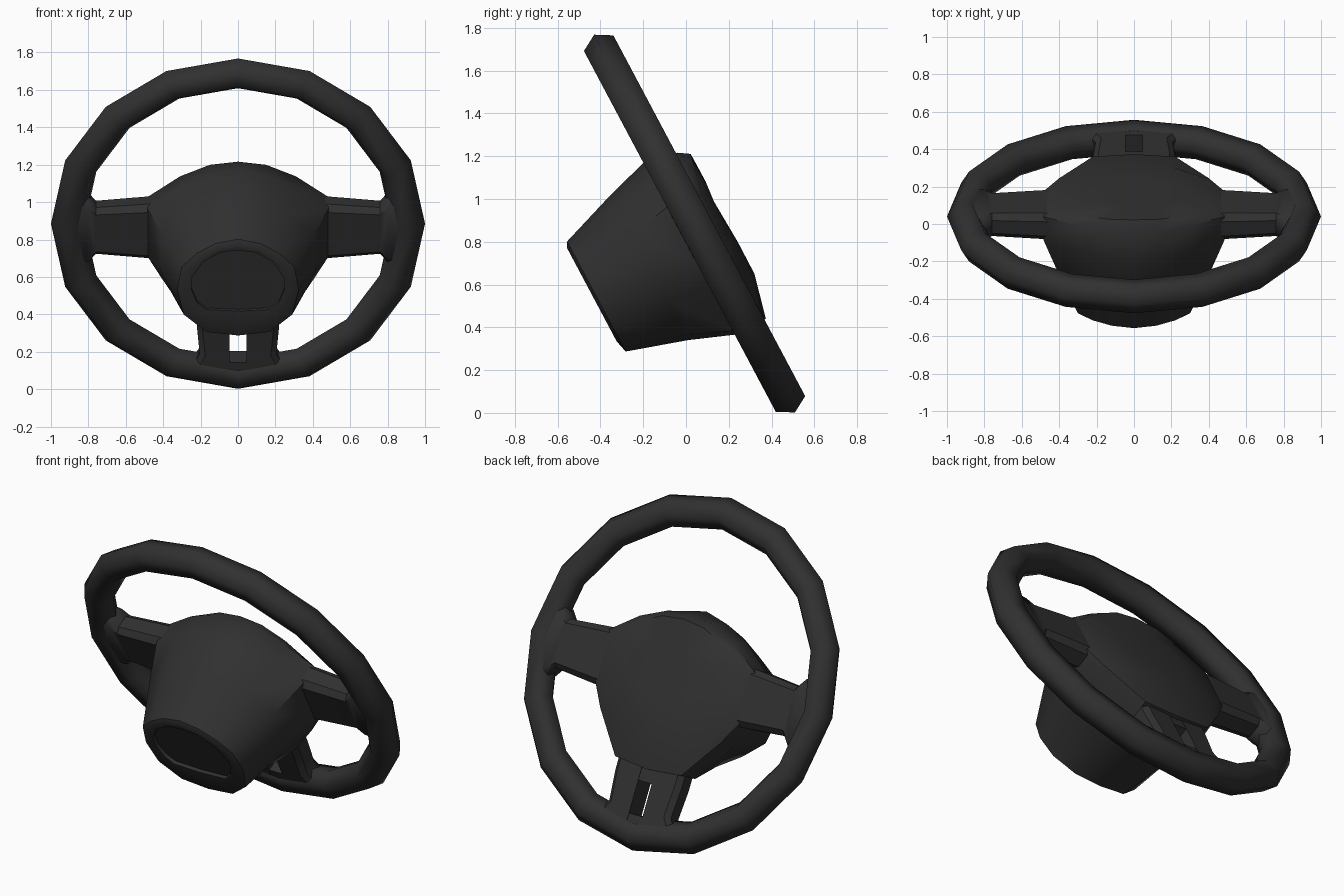
import bpy, bmesh, math
from mathutils import Vector

if "Cube" in bpy.data.objects:
    bpy.data.objects.remove(bpy.data.objects["Cube"])

black = bpy.data.materials.new("dark_rubber")
black.diffuse_color = (0.03, 0.03, 0.03, 1)
black.use_nodes = True
black.node_tree.nodes["Principled BSDF"].inputs["Base Color"].default_value = black.diffuse_color

# Wheel plane: x across, u up along the wheel, n toward the driver
TILT = math.radians(28)
CENTRE = Vector((0, 0.04, 0.885))
U = Vector((0, -math.sin(TILT), math.cos(TILT)))
N = Vector((0, math.cos(TILT), math.sin(TILT)))


def place(x, u, n):
    return CENTRE + Vector((x, 0, 0)) + U * u + N * n


def loft(name, rings, closed=False, angle=40):
    """Skin a list of rings of (x, u, n) points; cap the ends unless closed."""
    bm = bmesh.new()
    rows = [[bm.verts.new(place(*p)) for p in ring] for ring in rings]
    count = len(rows[0])
    for i in range(len(rows) if closed else len(rows) - 1):
        a, b = rows[i], rows[(i + 1) % len(rows)]
        for j in range(count):
            k = (j + 1) % count
            bm.faces.new((a[j], a[k], b[k], b[j]))
    if not closed:
        bm.faces.new(rows[0])
        bm.faces.new(rows[-1])
    bmesh.ops.recalc_face_normals(bm, faces=bm.faces)
    mesh = bpy.data.meshes.new(name)
    bm.to_mesh(mesh)
    bm.free()
    mesh.materials.append(black)
    ob = bpy.data.objects.new(name, mesh)
    bpy.context.collection.objects.link(ob)
    bpy.ops.object.select_all(action='DESELECT')
    ob.select_set(True)
    bpy.context.view_layer.objects.active = ob
    bpy.ops.object.shade_smooth_by_angle(angle=math.radians(angle))
    return ob


def mirrored(half, n, bow=0.0):
    """Symmetric ring from a right-hand half outline, bowed back at the sides."""
    pts = half + [(-x, u) for x, u in half[-2:0:-1]]
    return [(x, u, n - bow * x * x) for x, u in pts]


def section(half_w, half_h, c=0.55):
    """Eight-sided rounded rectangle."""
    w, h = half_w, half_h
    return [(w, h * c), (w * .8, h), (-w * .8, h), (-w, h * c),
            (-w, -h * c), (-w * .8, -h), (w * .8, -h), (w, -h * c)]


# Rim: 16 segments around, six-sided grip
rim = []
for i in range(16):
    a = math.tau * i / 16
    rim.append([((.91 + .09 * math.cos(t)) * math.cos(a),
                 (.91 + .09 * math.cos(t)) * math.sin(a), .09 * math.sin(t))
                for t in (math.tau * j / 6 for j in range(6))])
loft("rim", rim, closed=True, angle=80)

# Hub: recessed column end, tapered shroud and driver-side pad
disc = [(0, .144), (.1, .13), (.19, .07), (.245, -.02), (.25, -.09), (.22, -.17), (.17, -.215), (0, -.224)]
end = [(0, .18), (.11, .155), (.2, .1), (.27, .02), (.295, -.1), (.265, -.22), (.155, -.3), (0, -.315)]
collar = [(0, .206), (.12, .18), (.22, .12), (.3, .04), (.325, -.1), (.29, -.25), (.17, -.355), (0, -.377)]
middle = [(0, .303), (.15, .275), (.28, .2), (.41, .09), (.42, -.12), (.36, -.26), (.2, -.44), (0, -.467)]
back = [(0, .365), (.15, .33), (.31, .26), (.485, .13), (.485, -.16), (.41, -.29), (.22, -.53), (0, -.55)]
edge = [(0, .33), (.15, .312), (.31, .245), (.485, .125), (.485, -.16), (.4, -.3), (.22, -.53), (0, -.55)]
pad = [(0, .296), (.14, .28), (.28, .215), (.44, .1), (.44, -.14), (.36, -.25), (.2, -.325), (0, -.339)]
inner = [(x * .5, u * .5) for x, u in pad]
loft("hub", [mirrored(disc, -.555), mirrored(disc, -.575), mirrored(end, -.58),
             mirrored(collar, -.565), mirrored(middle, -.282), mirrored(back, -.07),
             mirrored(edge, .085, .08), mirrored(pad, .137, .22), mirrored(inner, .138, .2)])

# Side spokes, flaring into the rim
for side, name in ((1, "right_spoke"), (-1, "left_spoke")):
    rings = []
    for x, w, h in ((.42, .165, .08), (.5, .162, .078), (.76, .14, .07),
                    (.8, .19, .07), (.9, .22, .07)):
        rings.append([(side * x, u - .022, n) for u, n in section(w, h)])
    loft(name, rings)

# Lower spoke: two posts with a slot between, bridged top and bottom
for side, name in ((1, "right_lower_post"), (-1, "left_lower_post")):
    rings = []
    for u, outer in ((-.45, .22), (-.6, .22), (-.77, .205), (-.81, .23), (-.9, .24)):
        rings.append([(side * .045, u, -.068), (side * (outer - .03), u, -.068),
                      (side * outer, u, -.04), (side * outer, u, .04),
                      (side * (outer - .03), u, .068), (side * .045, u, .068)])
    loft(name, rings)
for name, u0, u1 in (("slot_top", -.62, -.5), ("slot_bottom", -.88, -.806)):
    loft(name, [[(x, u0, -.065), (x, u1, -.065), (x, u1, .065), (x, u0, .065)]
                for x in (-.05, .05)])
